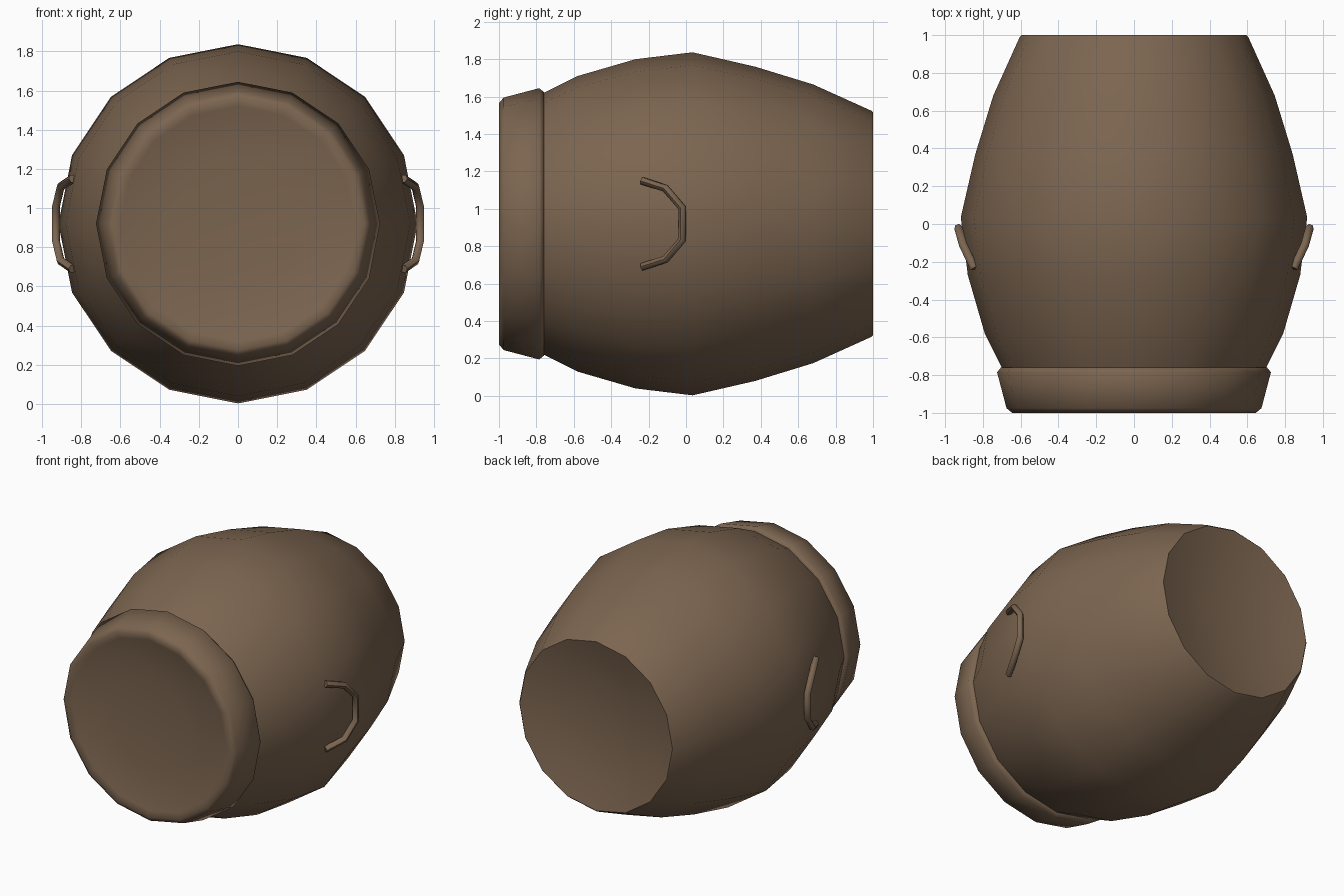
import bpy, bmesh, math

if "Cube" in bpy.data.objects:
    bpy.data.objects.remove(bpy.data.objects["Cube"])

SIDES, AXIS_Z = 16, 0.92

mat = bpy.data.materials.new("brown clay")
mat.diffuse_color = (0.20, 0.13, 0.08, 1)
mat.use_nodes = True
mat.node_tree.nodes["Principled BSDF"].inputs["Base Color"].default_value = mat.diffuse_color


def lathe(name, profile, smooth_angle):
    """Revolve (y, radius) points about the horizontal barrel axis."""
    bm = bmesh.new()
    rings = []
    for y, r in profile:
        if r == 0:
            rings.append([bm.verts.new((0, y, AXIS_Z))] * SIDES)
            continue
        rings.append([bm.verts.new((r * math.sin(2 * math.pi * i / SIDES), y,
                                    AXIS_Z + r * math.cos(2 * math.pi * i / SIDES)))
                      for i in range(SIDES)])
    for a, b in zip(rings, rings[1:]):
        for i in range(SIDES):
            j = (i + 1) % SIDES
            bm.faces.new(list(dict.fromkeys([a[i], a[j], b[j], b[i]])))
    bmesh.ops.recalc_face_normals(bm, faces=bm.faces)
    mesh = bpy.data.meshes.new(name)
    bm.to_mesh(mesh)
    bm.free()
    mesh.materials.append(mat)
    ob = bpy.data.objects.new(name, mesh)
    bpy.context.collection.objects.link(ob)
    finish(ob, smooth_angle)
    return ob


def finish(ob, angle):
    bpy.ops.object.select_all(action='DESELECT')
    ob.select_set(True)
    bpy.context.view_layer.objects.active = ob
    bpy.ops.object.shade_smooth_by_angle(angle=math.radians(angle))


# Bulging body with a shallow dished back end
lathe("barrel_body", [(-0.80, 0), (-0.80, 0.68), (-0.76, 0.70), (-0.58, 0.79),
                      (-0.27, 0.88), (0.035, 0.917), (0.37, 0.84),
                      (0.68, 0.745), (0.99, 0.605), (1.0, 0.595),
                      (0.955, 0.42), (0.93, 0.21), (0.92, 0)], 50)

# Collar at the front with a rounded edge and a slightly dished face
lathe("front_collar", [(-0.76, 0), (-0.76, 0.705), (-0.785, 0.725), (-0.975, 0.675),
                       (-1.0, 0.645), (-0.985, 0.60), (-0.96, 0.32), (-0.95, 0)], 60)

# Bent tube handles on both sides
path = [(0.845, -0.235, 1.15), (0.905, -0.11, 1.11), (0.93, -0.02, 1.005)]
path += [(x, y, 2 * AXIS_Z - z) for x, y, z in reversed(path)]
for side, label in ((1, "right"), (-1, "left")):
    curve = bpy.data.curves.new(label + "_handle", 'CURVE')
    curve.dimensions = '3D'
    curve.bevel_depth = 0.022
    curve.bevel_resolution = 1
    curve.use_fill_caps = True
    spline = curve.splines.new('POLY')
    spline.points.add(len(path) - 1)
    for p, (x, y, z) in zip(spline.points, path):
        p.co = (side * x, y, z, 1)
    curve.materials.append(mat)
    handle = bpy.data.objects.new(label + "_handle", curve)
    bpy.context.collection.objects.link(handle)
    bpy.ops.object.select_all(action='DESELECT')
    handle.select_set(True)
    bpy.context.view_layer.objects.active = handle
    bpy.ops.object.convert(target='MESH')
    finish(bpy.context.view_layer.objects.active, 60)
